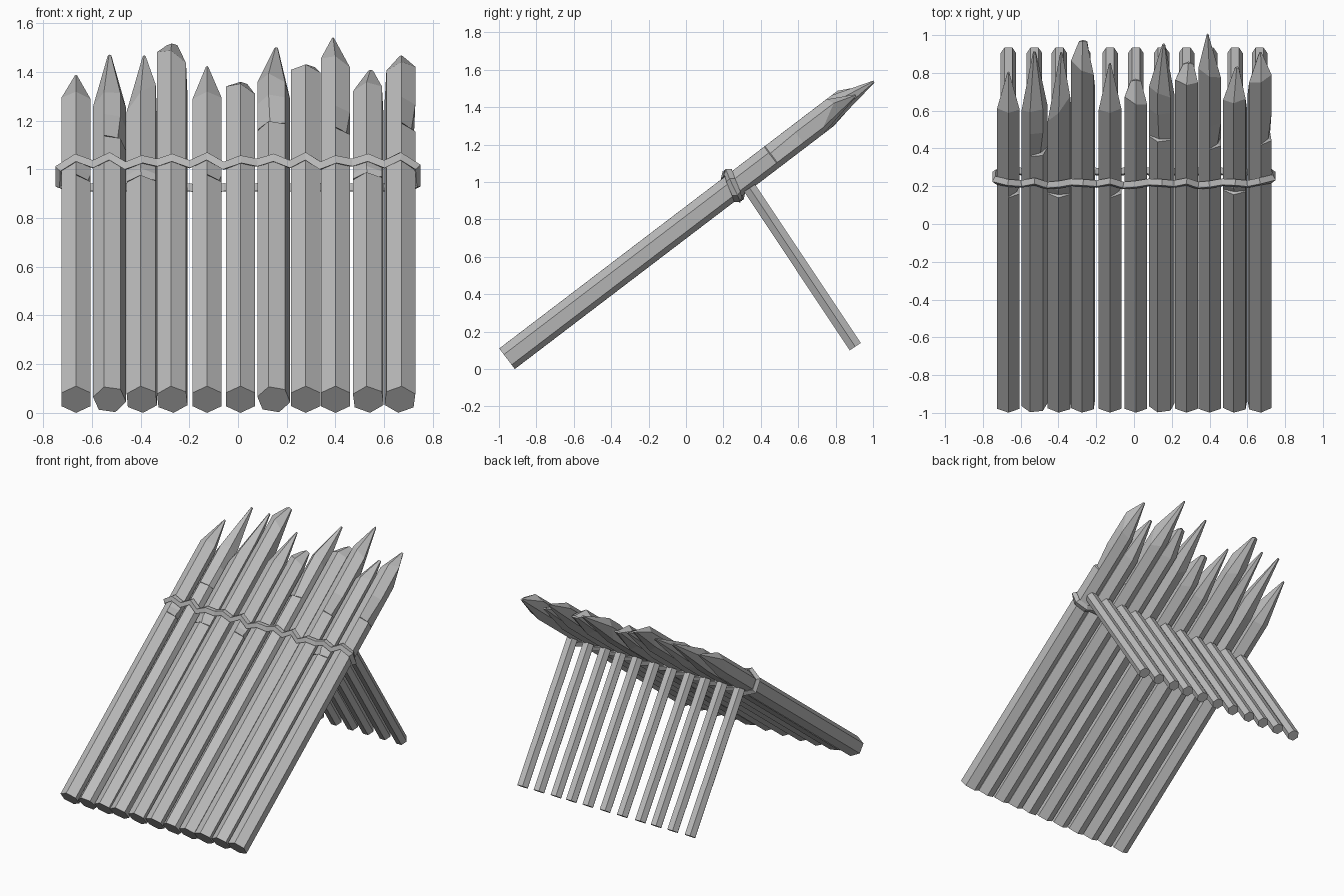
import bpy, bmesh, math
from mathutils import Vector

cube = bpy.data.objects.get("Cube")
if cube:
    bpy.data.objects.remove(cube)

wood = bpy.data.materials.new("grey_wood")
wood.use_nodes = True
wood.diffuse_color = (0.5, 0.5, 0.5, 1)
wood.node_tree.nodes["Principled BSDF"].inputs["Base Color"].default_value = (0.5, 0.5, 0.5, 1)

# Leaning frame: across the wall, out of the wall, along the stakes
LEAN = math.radians(37.3)
FOOT = Vector((0, -0.957, 0.055))
OUT = Vector((0, -math.sin(LEAN), math.cos(LEAN)))
ALONG = Vector((0, math.cos(LEAN), math.sin(LEAN)))


def place(x, out, along):
    return FOOT + Vector((x, 0, 0)) + OUT * out + ALONG * along


def loft(name, rings):
    """Skin equal-sized rings of points and cap both ends."""
    bm = bmesh.new()
    loops = [[bm.verts.new(p) for p in ring] for ring in rings]
    count = len(rings[0])
    for a, b in zip(loops, loops[1:]):
        for i in range(count):
            j = (i + 1) % count
            bm.faces.new((a[i], a[j], b[j], b[i]))
    bm.faces.new(loops[0][::-1])
    bm.faces.new(loops[-1])
    bmesh.ops.recalc_face_normals(bm, faces=bm.faces)
    mesh = bpy.data.meshes.new(name)
    bm.to_mesh(mesh)
    bm.free()
    mesh.materials.append(wood)
    obj = bpy.data.objects.new(name, mesh)
    bpy.context.collection.objects.link(obj)
    return obj


R = 0.069
# x, tip shift, left shoulder, right shoulder, tip length, tip half width, roll, chip
# chip = (position, length, corner), or None
STAKES = [
    (-0.665, 0.00, 1.98, 1.97, 2.205, 0.006, 0, (1.43, 0.08, 0)),
    (-0.527, 0.00, 1.97, 1.99, 2.343, 0.008, 20, (1.70, 0.25, 0)),
    (-0.395, 0.01, 1.88, 2.08, 2.337, 0.007, 4, (1.43, 0.08, 1)),
    (-0.270, 0.00, 2.30, 2.20, 2.418, 0.025, 5, None),
    (-0.127, 0.00, 1.97, 1.98, 2.264, 0.006, 0, (1.43, 0.07, 0)),
    (0.010, 0.00, 2.06, 2.00, 2.158, 0.032, 0, None),
    (0.147, 0.01, 2.13, 2.05, 2.393, 0.008, 18, (1.80, 0.30, 1)),
    (0.278, 0.01, 2.17, 2.15, 2.272, 0.032, 0, None),
    (0.400, -0.01, 2.25, 2.18, 2.459, 0.005, 0, (1.75, 0.25, 0)),
    (0.535, 0.01, 2.03, 2.05, 2.240, 0.012, 6, (1.45, 0.07, 1)),
    (0.665, 0.005, 2.15, 2.20, 2.338, 0.008, -6, (1.78, 0.30, 0)),
]

# Sharpened hexagonal stakes
for n, (x, shift, left, right, tip, half, roll, chip) in enumerate(STAKES, 1):
    corners = [math.radians(30 + 60 * k + roll) for k in range(6)]

    def ring(along, dented=-1):
        pts = []
        for k, a in enumerate(corners):
            r = R * (0.72 if k == dented else 1)
            pts.append(place(x + r * math.cos(a), r * math.sin(a), along))
        return pts

    rings = [ring(0)]
    if chip:
        at, length, corner = chip
        rings += [ring(at), ring(at + 0.006, corner), ring(at + length * 0.6)]
    shoulder, point = [], []
    for a in corners:
        c, s = math.cos(a), math.sin(a)
        along = left + (right - left) * (0.5 + c / 2)
        along += 0.02 if s > 0.3 else (-0.10 if s < -0.3 else 0)
        shoulder.append(place(x + R * c, R * s, along))
        point.append(place(x + shift + half * c, -0.01 + 0.006 * s, tip - abs(c) * half * 0.4))
    loft(f"stake_{n}", rings + [shoulder, point])

# Thin hexagonal props behind the wall
top, bottom = Vector((0, 0.34, 0.968)), Vector((0, 0.905, 0.12))
axis = (bottom - top).normalized()
side = Vector((1, 0, 0))
depth = axis.cross(side)
for n, stake in enumerate(STAKES, 1):
    rings = [[end + side * (stake[0] + 0.041 * math.cos(k * math.pi / 3))
              + depth * 0.041 * math.sin(k * math.pi / 3) for k in range(6)]
             for end in (top, bottom)]
    loft(f"prop_{n}", rings)

# Rope looped round the stakes, rising over each one and dipping between
xs = [s[0] for s in STAKES]
front, back = [], []
for i, x in enumerate(xs):
    wobble = 0.012 * math.sin(i * 2.1)
    front.append((x, 0.078, 1.535 + wobble))
    back.append((x, -0.070, 1.51 - wobble))
    if i < len(xs) - 1:
        mid = (x + xs[i + 1]) / 2
        front.append((mid, 0.060, 1.515 - wobble))
        back.append((mid, -0.055, 1.51))
path = front + [(0.732, 0.035, 1.53), (0.732, -0.04, 1.51)]
path += back[::-1] + [(-0.732, -0.04, 1.51), (-0.732, 0.035, 1.52)]
points = [place(*p) for p in path]
rope_rings = []
for i, p in enumerate(points):
    tangent = (points[(i + 1) % len(points)] - points[i - 1]).normalized()
    across = tangent.cross(ALONG).normalized()
    up = across.cross(tangent)
    rope_rings.append([p + across * 0.021, p + up * 0.025, p - across * 0.021, p - up * 0.025])
loft("rope_binding", rope_rings + [rope_rings[0]])
